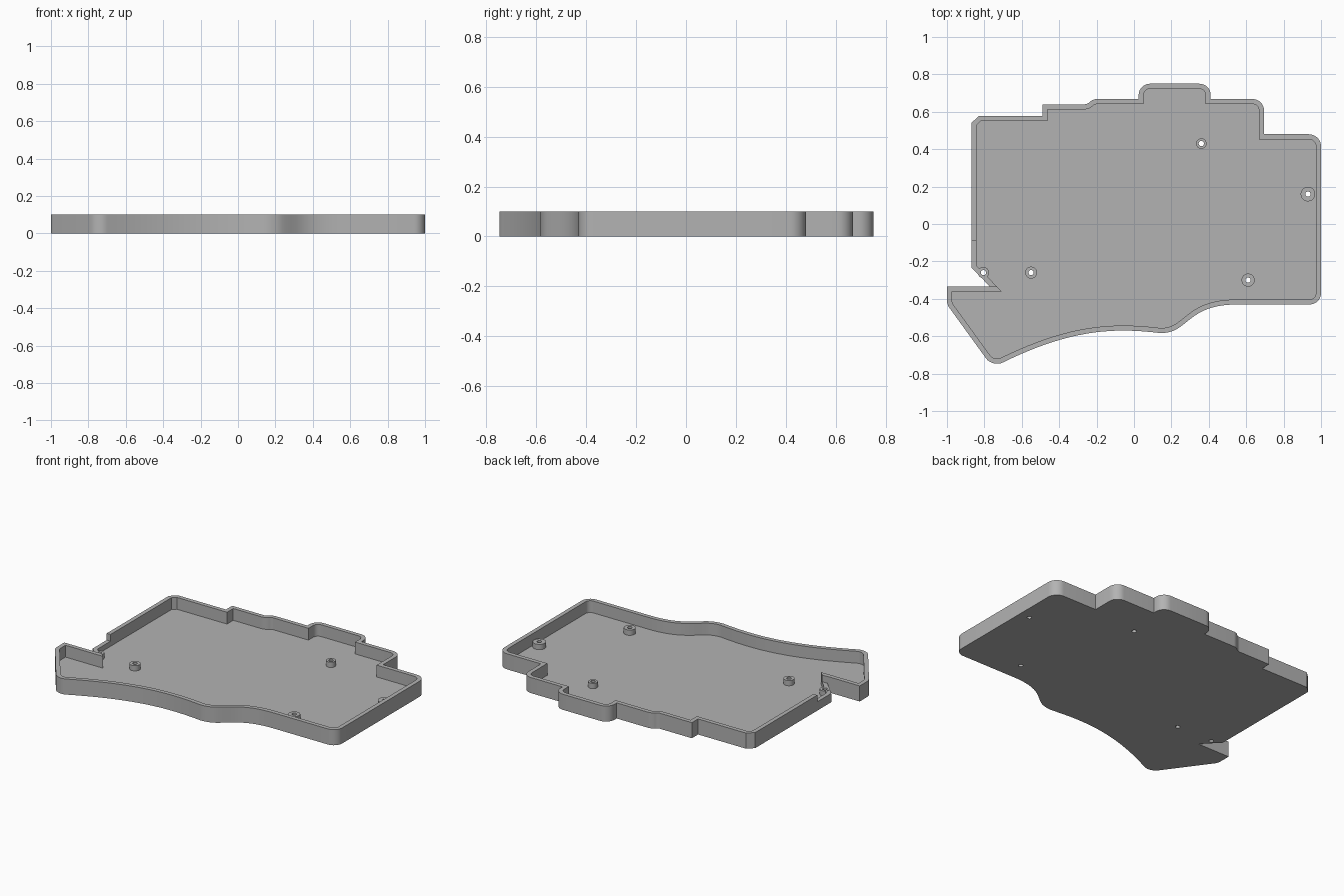
import bpy, bmesh
from mathutils import Vector

HEIGHT, FLOOR, WALL, POST_TOP = 0.1, 0.024, 0.027, 0.058

cube = bpy.data.objects.get("Cube")
if cube:
    bpy.data.objects.remove(cube, do_unlink=True)

grey = bpy.data.materials.new("mid grey")
grey.use_nodes = True
colour = (0.45, 0.45, 0.45, 1)
grey.diffuse_color = colour
grey.node_tree.nodes["Principled BSDF"].inputs["Base Color"].default_value = colour


def bezier(a, b, c, d, steps):
    pts = []
    for i in range(steps + 1):
        t = i / steps
        s = 1 - t
        pts.append(a * s**3 + b * 3 * s * s * t + c * 3 * s * t * t + d * t**3)
    return pts


def round_corners(corners):
    """Closed outline from (x, y, setback) corners."""
    out = []
    for i, (x, y, r) in enumerate(corners):
        p = Vector((x, y))
        if r == 0:
            out.append(p)
            continue
        before = Vector(corners[i - 1][:2])
        after = Vector(corners[(i + 1) % len(corners)][:2])
        a = p + (before - p).normalized() * r
        d = p + (after - p).normalized() * r
        out += bezier(a, a.lerp(p, 0.55), d.lerp(p, 0.55), d, 8)
    return out


def inset(pts, t):
    """Mitred inward offset of a clockwise outline."""
    out = []
    for i, p in enumerate(pts):
        d1 = (p - pts[i - 1]).normalized()
        d2 = (pts[(i + 1) % len(pts)] - p).normalized()
        n1, n2 = Vector((d1.y, -d1.x)), Vector((d2.y, -d2.x))
        out.append(p + (n1 + n2) * t / (1 + n1.dot(n2)))
    return out


def prism(name, pts, z0, z1):
    bm = bmesh.new()
    face = bm.faces.new([bm.verts.new((p.x, p.y, z0)) for p in pts])
    ext = bmesh.ops.extrude_face_region(bm, geom=[face])
    top = [v for v in ext["geom"] if isinstance(v, bmesh.types.BMVert)]
    bmesh.ops.translate(bm, verts=top, vec=(0, 0, z1 - z0))
    bmesh.ops.recalc_face_normals(bm, faces=bm.faces)
    mesh = bpy.data.meshes.new(name)
    bm.to_mesh(mesh)
    bm.free()
    mesh.materials.append(grey)
    ob = bpy.data.objects.new(name, mesh)
    bpy.context.collection.objects.link(ob)
    return ob


def cylinder(name, x, y, r, z0, z1):
    bpy.ops.mesh.primitive_cylinder_add(vertices=32, radius=r, depth=z1 - z0,
                                        location=(x, y, (z0 + z1) / 2))
    ob = bpy.context.object
    ob.name = name
    ob.data.materials.append(grey)
    return ob


def cut(target, cutter, keep=False):
    """Apply a boolean difference straight away."""
    bpy.context.view_layer.objects.active = target
    mod = target.modifiers.new("cut", "BOOLEAN")
    mod.operation, mod.solver, mod.object = "DIFFERENCE", "EXACT", cutter
    bpy.ops.object.modifier_apply(modifier=mod.name)
    if not keep:
        bpy.data.objects.remove(cutter, do_unlink=True)


# Clockwise outline: stepped back edge, right side, wavy front, angled tab, notch
back_and_side = [
    (-0.87, 0.54, 0), (-0.83, 0.577, 0), (-0.49, 0.577, 0), (-0.49, 0.64, 0),
    (-0.25, 0.64, 0.015), (-0.22, 0.668, 0.02), (0.025, 0.668, 0),
    (0.025, 0.75, 0.06), (0.41, 0.75, 0.06), (0.41, 0.668, 0),
    (0.695, 0.668, 0.06), (0.695, 0.48, 0), (1, 0.48, 0.065), (1, -0.43, 0.06)]
V = Vector
front_dip = bezier(V((0.56, -0.43)), V((0.36, -0.43)), V((0.32, -0.5)), V((0.24, -0.555)), 16)
front_sweep = bezier(V((0.13, -0.582)), V((-0.1, -0.555)), V((-0.33, -0.56)), V((-0.69, -0.735)), 24)
corners = back_and_side + [(p.x, p.y, 0) for p in front_dip]
corners += [(0.19, -0.587, 0.05)] + [(p.x, p.y, 0) for p in front_sweep]
corners += [(-0.756, -0.767, 0.06), (-1, -0.43, 0.02), (-1, -0.335, 0),
            (-0.77, -0.335, 0), (-0.87, -0.232, 0)]
outline = round_corners(corners)

# Tray body with its pocket
tray = prism("case_tray", outline, 0, HEIGHT)
cut(tray, prism("pocket_cutter", inset(outline, WALL), FLOOR, HEIGHT + 0.1))

# Lowered wall beside the notch
low = [V((-0.95, -0.09)), V((-0.72, -0.09)), V((-0.72, -0.333)), V((-0.95, -0.333))]
cut(tray, prism("low_wall_cutter", low, POST_TOP - 0.001, HEIGHT + 0.1))

# Screw posts with through holes
parts = [tray]
for name, x, y, r in [("back", 0.36, 0.43, 0.028), ("right_edge", 0.93, 0.16, 0.039),
                      ("front", 0.61, -0.3, 0.035), ("inner", -0.55, -0.26, 0.032),
                      ("notch", -0.805, -0.26, 0.03)]:
    post = cylinder(name + "_screw_post", x, y, r, FLOOR - 0.004, POST_TOP)
    hole = cylinder("hole_cutter", x, y, 0.014, -0.1, 0.3)
    cut(tray, hole, keep=True)
    cut(post, hole)
    parts.append(post)

# Smooth the curved walls, keep the edges crisp
bpy.ops.object.select_all(action="DESELECT")
for ob in parts:
    ob.select_set(True)
bpy.context.view_layer.objects.active = tray
bpy.ops.object.shade_smooth_by_angle(angle=0.5)
